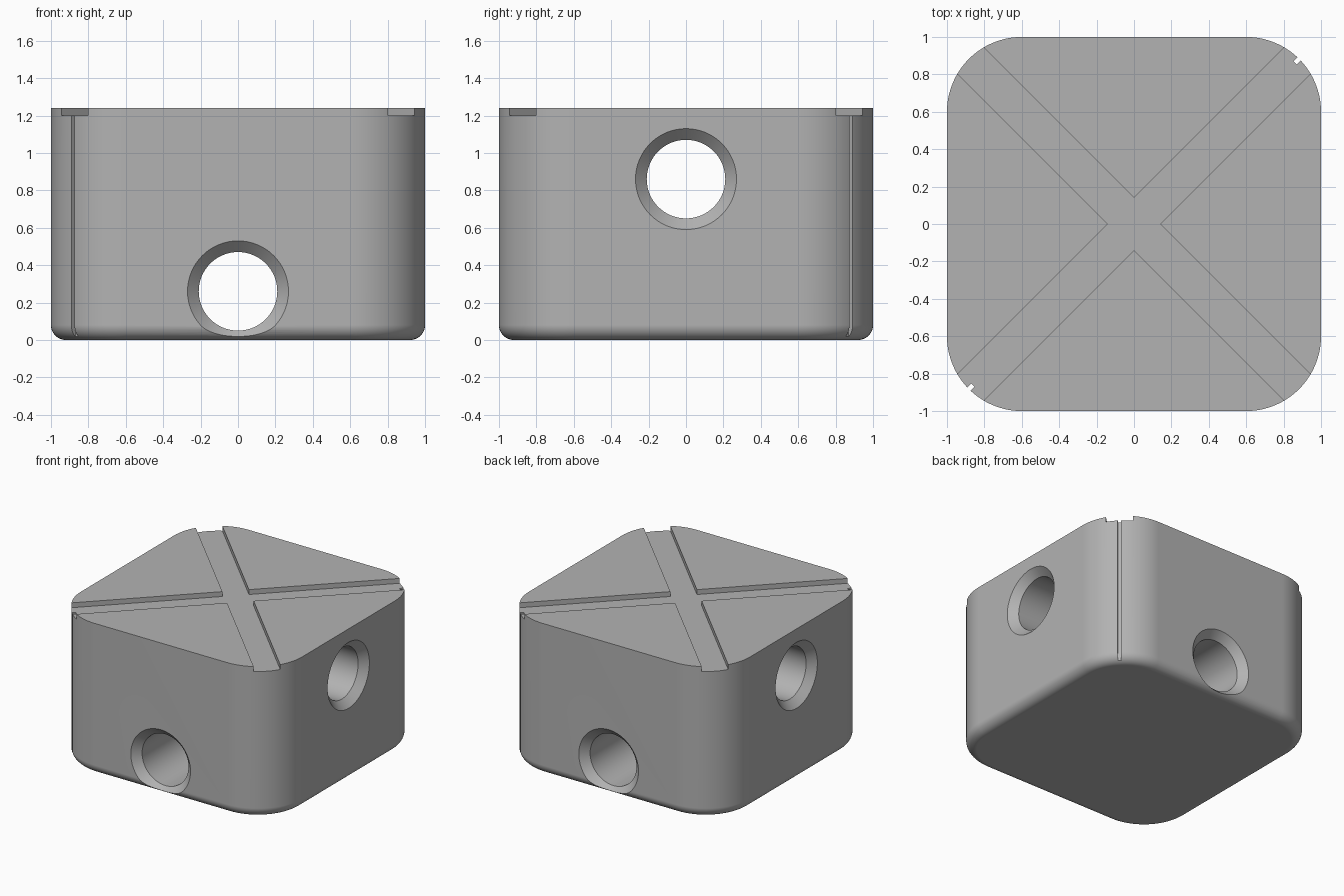
import bpy, bmesh, math
from mathutils import Matrix, Vector

if "Cube" in bpy.data.objects:
    bpy.data.objects.remove(bpy.data.objects["Cube"])

HEIGHT, CORNER, FILLET = 1.24, 0.4, 0.08


def material(name, rgb):
    mat = bpy.data.materials.new(name)
    mat.use_nodes = True
    mat.diffuse_color = (*rgb, 1)
    mat.node_tree.nodes["Principled BSDF"].inputs["Base Color"].default_value = (*rgb, 1)
    return mat


def loft(name, rings):
    """Join closed rings of points into a capped solid."""
    bm = bmesh.new()
    loops = [[bm.verts.new(p) for p in ring] for ring in rings]
    for a, b in zip(loops, loops[1:]):
        for i in range(len(a)):
            j = (i + 1) % len(a)
            bm.faces.new((a[i], a[j], b[j], b[i]))
    bm.faces.new(loops[0][::-1])
    bm.faces.new(loops[-1])
    bmesh.ops.recalc_face_normals(bm, faces=bm.faces)
    mesh = bpy.data.meshes.new(name)
    bm.to_mesh(mesh)
    bm.free()
    obj = bpy.data.objects.new(name, mesh)
    bpy.context.collection.objects.link(obj)
    return obj


def rounded_square(inset, z, steps=20):
    ring, c, r = [], 1 - CORNER, CORNER - inset
    for k, (sx, sy) in enumerate([(1, 1), (-1, 1), (-1, -1), (1, -1)]):
        for i in range(steps + 1):
            a = math.pi / 2 * (k + i / steps)
            ring.append((sx * c + r * math.cos(a), sy * c + r * math.sin(a), z))
    return ring


def box(name, size, centre, turn):
    """Box placed in a frame turned about the vertical axis."""
    sx, sy, sz = (s / 2 for s in size)
    rot = Matrix.Rotation(turn, 3, "Z")
    corners = [(-sx, -sy), (sx, -sy), (sx, sy), (-sx, sy)]
    return loft(name, [[rot @ (Vector(centre) + Vector((x, y, z))) for x, y in corners]
                       for z in (-sz, sz)])


def bore(name, z, turn, sides=64):
    """Through hole with a chamfered mouth at each end."""
    rot = Matrix.Rotation(turn, 3, "Z")
    rings = []
    for x, r in [(-1.05, 0.32), (-0.94, 0.21), (0.94, 0.21), (1.05, 0.32)]:
        angles = [math.tau * i / sides for i in range(sides)]
        rings.append([rot @ Vector((x, r * math.cos(a), z + r * math.sin(a))) for a in angles])
    return loft(name, rings)


# Block with rounded corners and a filleted base
steps = 10
rings = []
for i in range(steps + 1):
    a = math.pi / 2 * i / steps
    rings.append(rounded_square(FILLET * (1 - math.sin(a)), FILLET * (1 - math.cos(a))))
rings.append(rounded_square(0, HEIGHT))
block = loft("block", rings)
block.data.materials.append(material("plain grey", (0.45, 0.45, 0.45)))

# Two cross holes, two diagonal top channels, two corner notches
quarter = math.pi / 4
cutters = [
    bore("low_hole_cutter", 0.26, math.pi / 2),
    bore("high_hole_cutter", 0.86, 0),
    box("channel_cutter_a", (3, 0.2, 0.2), (0, 0, HEIGHT + 0.06), quarter),
    box("channel_cutter_b", (3, 0.2, 0.2), (0, 0, HEIGHT + 0.06), -quarter),
]
rim = math.sqrt(2) * (1 - CORNER) + CORNER
for side, label in ((1, "back"), (-1, "front")):
    cutters.append(box(label + "_notch_cutter", (0.2, 0.024, 3),
                       (side * (rim + 0.07), 0, 0.6), quarter))

for cutter in cutters:
    cutter.hide_render = True
    mod = block.modifiers.new(cutter.name, "BOOLEAN")
    mod.operation, mod.solver, mod.object = "DIFFERENCE", "EXACT", cutter

# Bake the cuts, then discard the cutters
graph = bpy.context.evaluated_depsgraph_get()
carved = bpy.data.meshes.new_from_object(block.evaluated_get(graph))
block.modifiers.clear()
block.data = carved
for cutter in cutters:
    bpy.data.objects.remove(cutter)

# Smooth rounds, crisp cut edges
bpy.ops.object.select_all(action="DESELECT")
block.select_set(True)
bpy.context.view_layer.objects.active = block
bpy.ops.object.shade_smooth_by_angle(angle=math.radians(25))
weighted = block.modifiers.new("even_normals", "WEIGHTED_NORMAL")
weighted.keep_sharp = True
